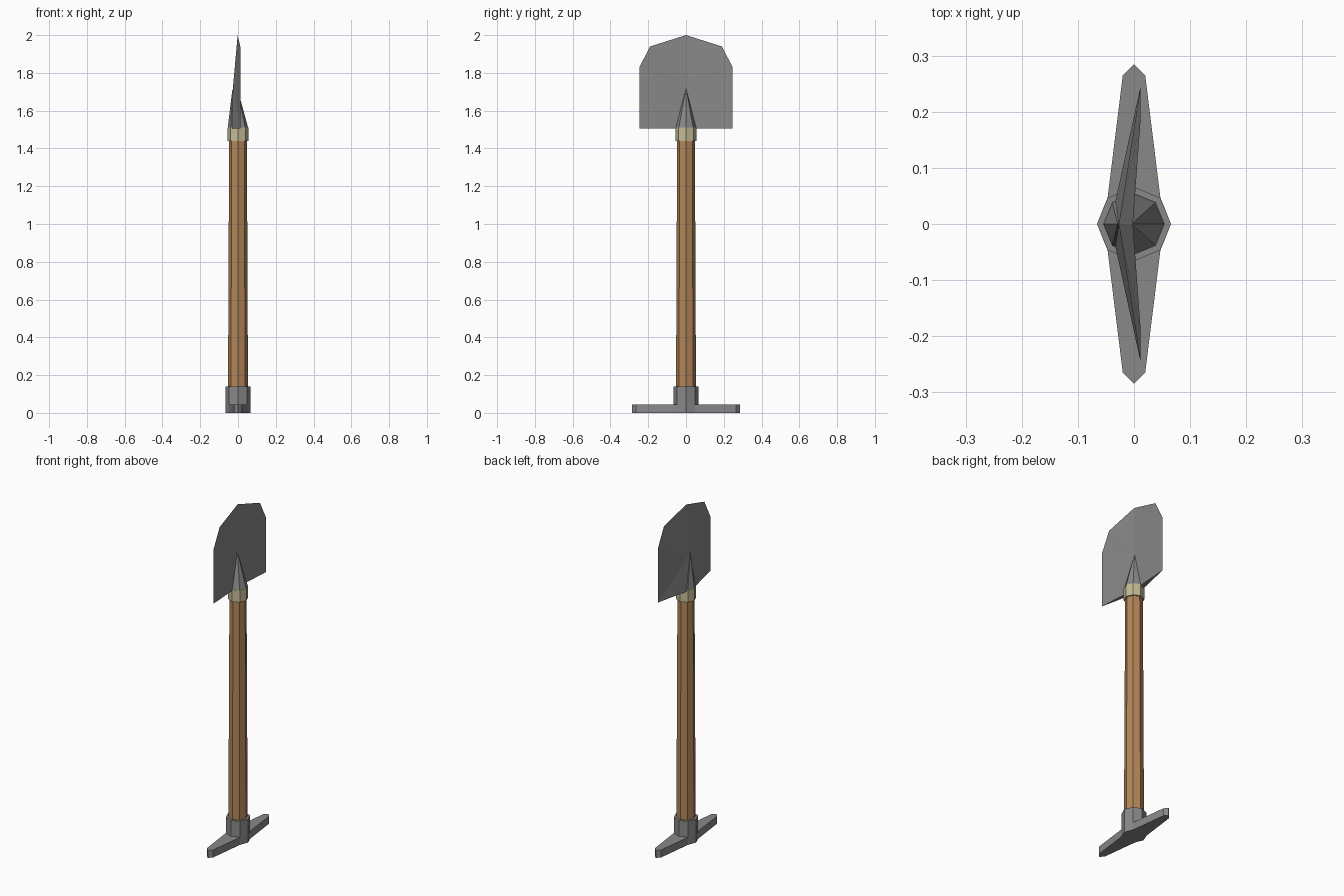
import bpy, bmesh, math

if "Cube" in bpy.data.objects:
    bpy.data.objects.remove(bpy.data.objects["Cube"])

def material(name, color):
    m = bpy.data.materials.new(name)
    m.diffuse_color = (*color, 1)
    m.use_nodes = True
    m.node_tree.nodes["Principled BSDF"].inputs["Base Color"].default_value = m.diffuse_color
    return m

def build(name, verts, faces, mat=None):
    me = bpy.data.meshes.new(name)
    me.from_pydata(verts, [], faces)
    bm = bmesh.new()
    bm.from_mesh(me)
    bmesh.ops.recalc_face_normals(bm, faces=bm.faces)
    bm.to_mesh(me)
    bm.free()
    ob = bpy.data.objects.new(name, me)
    bpy.context.collection.objects.link(ob)
    if mat:
        me.materials.append(mat)
    return ob

def octagon(r):
    return [(r * math.cos(i * math.pi / 4), r * math.sin(i * math.pi / 4)) for i in range(8)]

def prism(name, lower, upper, z0, z1, mat=None):
    n = len(lower)
    verts = [(x, y, z0) for x, y in lower] + [(x, y, z1) for x, y in upper]
    faces = [(i, (i + 1) % n, n + (i + 1) % n, n + i) for i in range(n)]
    faces += [tuple(range(n)), tuple(range(n, 2 * n))]
    return build(name, verts, faces, mat)

wood = material("wood", (0.45, 0.24, 0.10))
brass = material("brass", (0.55, 0.50, 0.30))
steel = material("dark_steel", (0.25, 0.25, 0.25))

# Shaft, ferrule and pommel collar
prism("shaft", octagon(0.053), octagon(0.047), 0.1, 1.46, wood)
prism("ferrule", octagon(0.055), octagon(0.055), 1.44, 1.51, brass)
prism("grip_collar", octagon(0.066), octagon(0.066), 0.02, 0.14, steel)

# Tapered cross grip with pointed ends
quarter = [(0.066, 0), (0.047, 0.047), (0.02, 0.265), (0, 0.285)]
half = quarter + [(-x, y) for x, y in quarter[-2::-1]]
grip = half + [(x, -y) for x, y in half[-2:0:-1]]
prism("cross_grip", grip, grip, 0, 0.045, steel)

# Blade: thin sharp rim, thick along the bottom centre
side = [(0.247, 1.505), (0.247, 1.83), (0.19, 1.94)]
rim = [(0.012, y, z) for y, z in side] + [(-0.002, 0, 2.0)]
rim += [(0.012, -y, z) for y, z in reversed(side)]
verts = rim + [(-0.004, 0, 1.505), (-0.004, 0, 1.72), (-0.042, 0, 1.505), (-0.027, 0, 1.72)]
faces = [(0, 7, 6, 9)]
for base, mid in ((7, 8), (9, 10)):
    faces += [(i, i + 1, mid) for i in range(6)]
    faces += [(base, 0, mid), (6, base, mid)]
build("blade", verts, faces, steel)

# Half-pyramid sockets tapering onto both blade faces
for name, s, apex in (("socket_front", 1, -0.004), ("socket_back", -1, -0.029)):
    base = [(s * 0.055 * math.cos(a * math.pi / 4), 0.055 * math.sin(a * math.pi / 4), 1.505)
            for a in range(-2, 3)]
    build(name, base + [(apex, 0, 1.72)],
          [(i, (i + 1) % 5, 5) for i in range(5)] + [(0, 1, 2, 3, 4)], steel)
